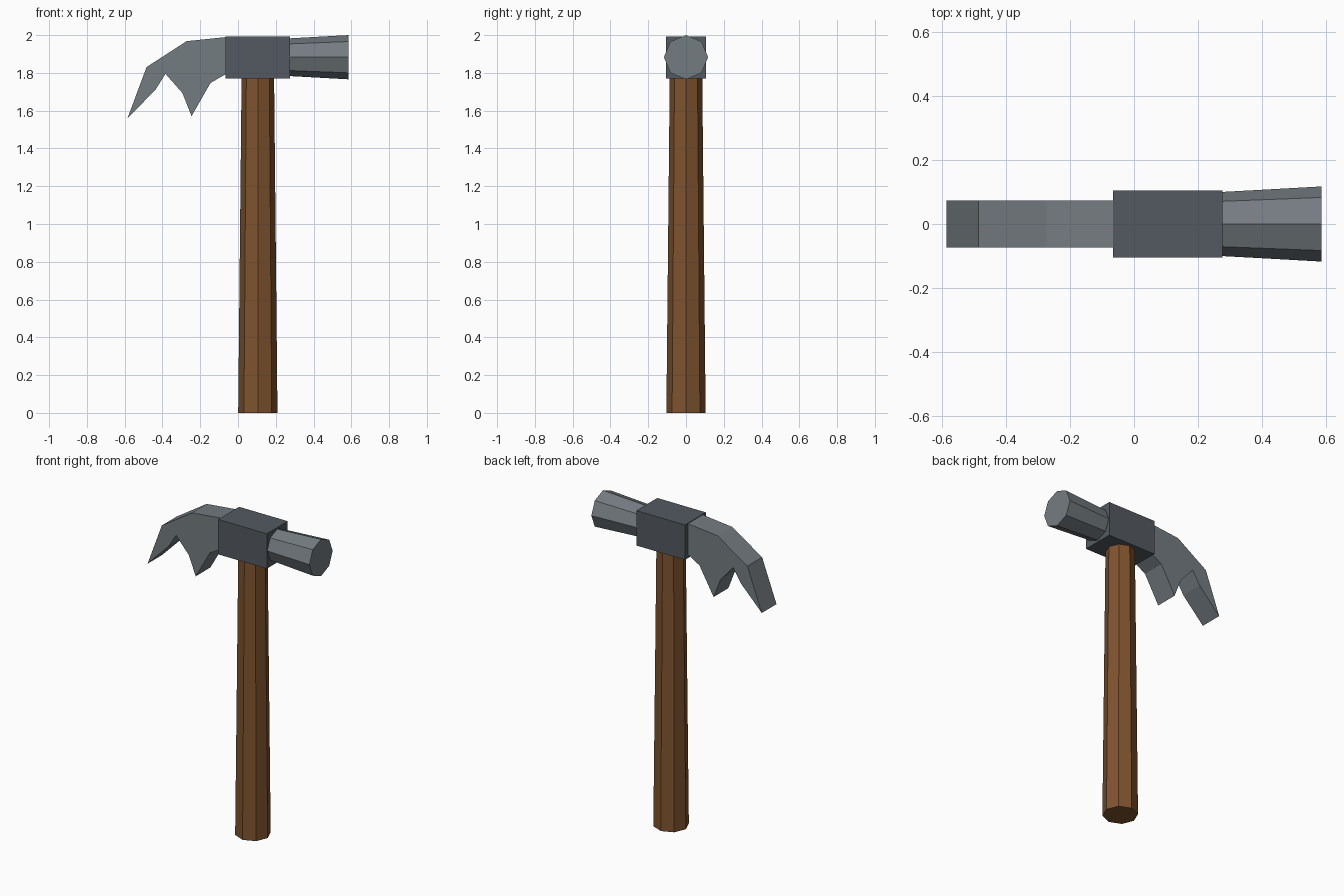
import bpy
import bmesh
from math import pi

cube = bpy.data.objects.get("Cube")
if cube:
    bpy.data.objects.remove(cube, do_unlink=True)


def material(name, color):
    m = bpy.data.materials.new(name)
    m.use_nodes = True
    m.diffuse_color = (*color, 1)
    m.node_tree.nodes["Principled BSDF"].inputs["Base Color"].default_value = (*color, 1)
    return m


wood = material("brown wood", (0.21, 0.087, 0.027))
steel = material("light steel", (0.175, 0.20, 0.22))
dark_steel = material("dark steel", (0.088, 0.102, 0.12))


def finish(name, mat):
    obj = bpy.context.object
    obj.name = name
    obj.data.materials.append(mat)
    return obj


def octagon_bar(name, mat, r1, r2, length, center, rotation=(0, 0, 0)):
    """Tapered eight-sided bar along its local z."""
    bpy.ops.mesh.primitive_cone_add(vertices=8, radius1=r1, radius2=r2, depth=length,
                                    location=center, rotation=rotation)
    return finish(name, mat)


# Wooden handle, slightly narrower at the top
octagon_bar("handle", wood, 0.104, 0.086, 1.78, (0.105, 0, 0.89))

# Central block of the head
bpy.ops.mesh.primitive_cube_add(size=1, location=(0.105, 0, 1.882))
block = finish("head_block", dark_steel)
block.scale = (0.342, 0.21, 0.222)

# Striking face, flaring outwards
octagon_bar("striking_face", steel, 0.10, 0.117, 0.308, (0.43, 0, 1.883), (0, pi / 2, 0))

# Claw: side profile extruded across its width
profile = [(-0.06, 1.99), (-0.272, 1.968), (-0.484, 1.831), (-0.585, 1.56),
           (-0.437, 1.71), (-0.384, 1.795), (-0.294, 1.693), (-0.246, 1.571),
           (-0.146, 1.746), (-0.06, 1.796)]
half_width = 0.074
bm = bmesh.new()
side = bm.faces.new([bm.verts.new((x, -half_width, z)) for x, z in profile])
extruded = bmesh.ops.extrude_face_region(bm, geom=[side])["geom"]
moved = [v for v in extruded if isinstance(v, bmesh.types.BMVert)]
bmesh.ops.translate(bm, verts=moved, vec=(0, 2 * half_width, 0))
bmesh.ops.recalc_face_normals(bm, faces=bm.faces)
mesh = bpy.data.meshes.new("claw")
bm.to_mesh(mesh)
bm.free()
mesh.materials.append(steel)
bpy.context.collection.objects.link(bpy.data.objects.new("claw", mesh))
